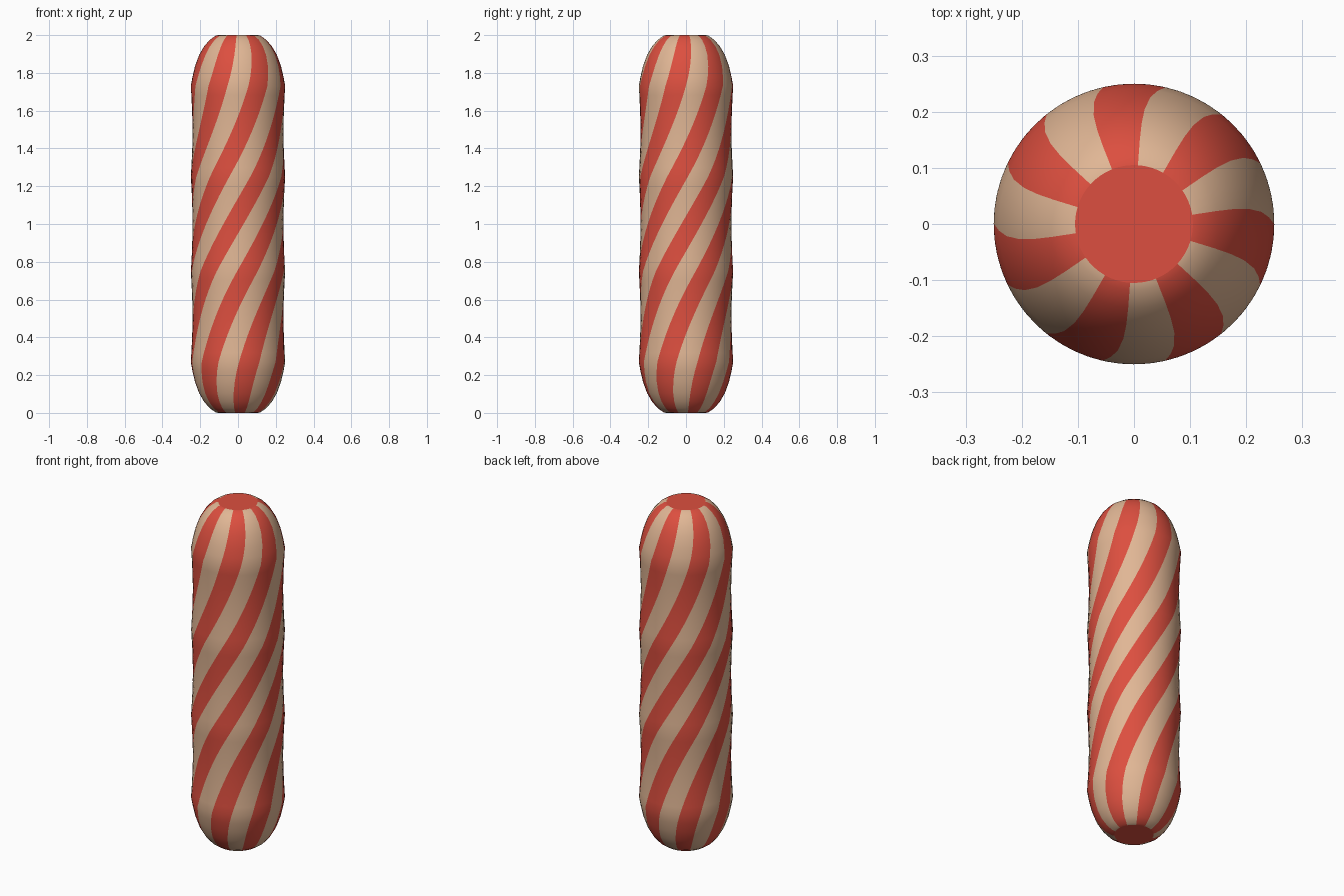
import bpy, bmesh, math

if "Cube" in bpy.data.objects:
    bpy.data.objects.remove(bpy.data.objects["Cube"])

STRIPES = 7            # red/tan pairs around the stick
PER = 4                # mesh columns per pair
COLS = STRIPES * PER * 2
TWIST = math.radians(184)
TOP_ANGLE = math.radians(-81)   # centre of a tan stripe at the top
BODY = [0.27, 0.75, 1.25, 1.73]  # full-width levels; slight dips between


def material(name, rgb):
    m = bpy.data.materials.new(name)
    m.diffuse_color = (*rgb, 1)
    m.use_nodes = True
    m.node_tree.nodes["Principled BSDF"].inputs["Base Color"].default_value = m.diffuse_color
    return m


def twist_at(z):
    # eased twist: straight at the ends, steepest in the middle
    t = z / 2
    return TOP_ANGLE - TWIST * (1 - t * t * (3 - 2 * t))


# Profile: rounded end, gently wavy body, mirrored rounded end
end = [(0.105, 0.0), (0.118, 0.003), (0.15, 0.025), (0.18, 0.06),
       (0.206, 0.105), (0.228, 0.165), (0.241, 0.22)]
profile = list(end)
for a, b in zip(BODY, BODY[1:]):
    for i in range(10):
        f = i / 10
        profile.append((0.25 - 0.009 * math.sin(math.pi * f), a + (b - a) * f))
profile.append((0.25, BODY[-1]))
profile += [(r, 2 - z) for r, z in reversed(end)]

# Stick: rings of vertices that turn with the stripes
bm = bmesh.new()
rings = []
for r, z in profile:
    base = twist_at(z) - math.pi / (2 * STRIPES) * 1.0
    ring = []
    for c in range(COLS):
        a = base + 2 * math.pi * c / COLS
        ring.append(bm.verts.new((r * math.cos(a), r * math.sin(a), z)))
    rings.append(ring)
for lo, hi in zip(rings, rings[1:]):
    for c in range(COLS):
        d = (c + 1) % COLS
        f = bm.faces.new((lo[c], lo[d], hi[d], hi[c]))
        f.material_index = 1 if (c // PER) % 2 == 0 else 0
        f.smooth = True
# Flat red ends
bm.faces.new(list(reversed(rings[0])))
bm.faces.new(rings[-1])

mesh = bpy.data.meshes.new("striped_stick")
bm.to_mesh(mesh)
bm.free()
mesh.materials.append(material("red", (0.72, 0.078, 0.05)))
mesh.materials.append(material("tan", (0.75, 0.47, 0.30)))
obj = bpy.data.objects.new("striped_stick", mesh)
bpy.context.collection.objects.link(obj)
